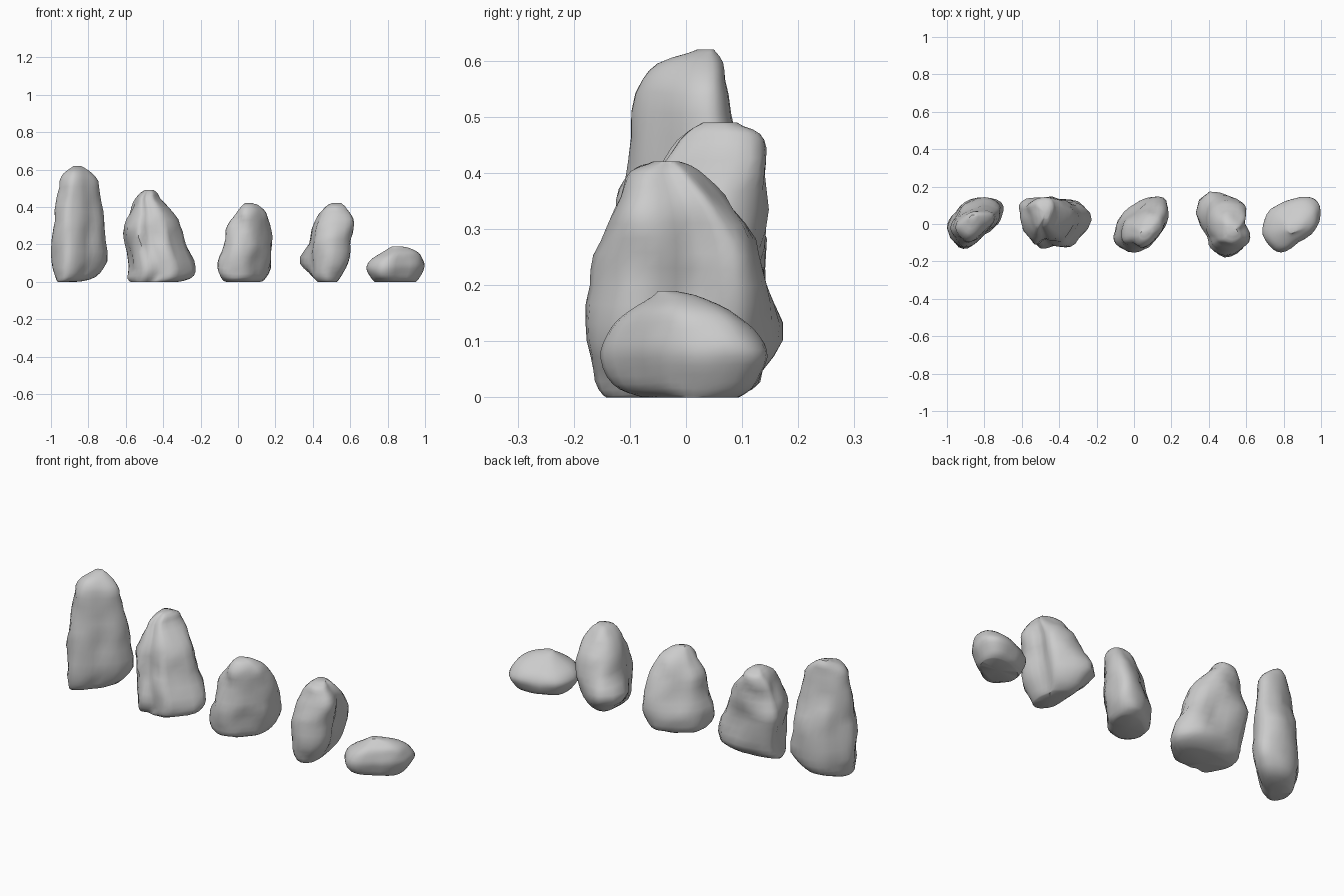
import bpy, bmesh, math
from mathutils import Vector, noise

SIDES, RINGS = 30, 22


def spline(points, t, closed):
    """Catmull-Rom sample of a list of tuples, t in 0..1."""
    n = len(points)
    f = t * (n if closed else n - 1)
    i = int(f) if closed else min(int(f), n - 2)
    u = f - i
    get = (lambda k: points[k % n]) if closed else (lambda k: points[max(0, min(n - 1, k))])
    return [0.5 * (2 * b + (c - a) * u + (2 * a - 5 * b + 4 * c - d) * u * u
                   + (3 * b - a - 3 * c + d) * u ** 3)
            for a, b, c, d in zip(get(i - 1), get(i), get(i + 1), get(i + 2))]


def rock(name, plan, levels, bumps=(), rough=0.016):
    """Loft a plan outline through boxes (z, x0, x1, y0, y1); bumps are (x, y, z, radius, tall, push)."""
    ring = [spline(plan, i / SIDES, True) for i in range(SIDES)]
    lo = [min(p[k] for p in ring) for k in (0, 1)]
    hi = [max(p[k] for p in ring) for k in (0, 1)]
    unit = [[(p[k] - lo[k]) / (hi[k] - lo[k]) for k in (0, 1)] for p in ring]
    bm = bmesh.new()
    rows = []
    for r in range(RINGS):
        z, x0, x1, y0, y1 = spline(levels, r / (RINGS - 1), False)
        centre = Vector(((x0 + x1) / 2, (y0 + y1) / 2, z))
        row = []
        for u, w in unit:
            v = Vector((x0 + u * (x1 - x0), y0 + w * (y1 - y0), z))
            out = (v - centre).normalized()
            size = min(1, (v - centre).length / 0.1)
            push = rough * noise.noise(v * 8) * size
            push += rough * 0.5 * noise.noise(v * 19) * size
            for bx, by, bz, rad, tall, amount in bumps:
                d = ((v.x - bx) ** 2 + (v.y - by) ** 2) / rad ** 2 + ((z - bz) / tall) ** 2
                push += amount * math.exp(-d)
            v += out * push
            v.z = max(0, v.z + 0.006 * noise.noise(v * 9) * (0 < r < RINGS - 1))
            row.append(bm.verts.new(v))
        rows.append(row)
    for a, b in zip(rows, rows[1:]):
        for i in range(SIDES):
            j = (i + 1) % SIDES
            bm.faces.new((a[i], a[j], b[j], b[i]))
    # close both ends with a fan
    for row in (rows[0], rows[-1]):
        mid = bm.verts.new(sum((v.co for v in row), Vector()) / SIDES)
        for i in range(SIDES):
            bm.faces.new((row[i], row[(i + 1) % SIDES], mid))
    bmesh.ops.recalc_face_normals(bm, faces=bm.faces)
    mesh = bpy.data.meshes.new(name)
    bm.to_mesh(mesh)
    bm.free()
    obj = bpy.data.objects.new(name, mesh)
    bpy.context.collection.objects.link(obj)
    bpy.ops.object.select_all(action='DESELECT')
    obj.select_set(True)
    bpy.context.view_layer.objects.active = obj
    bpy.ops.object.shade_smooth_by_angle(angle=math.radians(45))


# tall standing stone
rock("tall_rock",
     [(-1, -.05), (-.93, -.135), (-.85, -.12), (-.77, -.05), (-.71, .03), (-.705, .11),
      (-.8, .15), (-.92, .115), (-.99, .03)],
     [(0, -.97, -.86, -.09, .04), (.025, -.985, -.77, -.12, .1), (.11, -1, -.7, -.13, .145),
      (.28, -.99, -.71, -.12, .135), (.42, -.975, -.73, -.105, .1),
      (.54, -.945, -.755, -.09, .078), (.595, -.91, -.8, -.05, .07), (.62, -.88, -.84, .02, .05)],
     [(-.8, -.07, .1, .05, .15, -.015), (-.95, .06, .25, .05, .2, -.015)])

# broad grooved stone
rock("grooved_rock",
     [(-.615, .05), (-.58, -.05), (-.52, -.135), (-.45, -.12), (-.4, -.13), (-.315, -.11),
      (-.235, .03), (-.3, .13), (-.45, .15), (-.6, .12)],
     [(0, -.58, -.31, -.11, .05), (.025, -.6, -.245, -.13, .105), (.08, -.595, -.235, -.135, .135),
      (.2, -.605, -.28, -.115, .14), (.28, -.615, -.305, -.1, .14), (.37, -.585, -.345, -.07, .135),
      (.44, -.56, -.41, -.035, .137), (.475, -.53, -.43, 0, .125), (.49, -.5, -.45, .03, .09)],
     [(-.49, -.11, .14, .025, .16, -.022), (-.33, -.08, .2, .04, .1, -.015),
      (-.38, .14, .2, .05, .12, -.02), (-.59, 0, .1, .05, .07, -.015)], 0.018)

# middle stone
rock("middle_rock",
     [(-.105, -.04), (-.1, -.1), (-.06, -.145), (.005, -.16), (.075, -.135), (.14, -.06),
      (.18, .01), (.18, .11), (.13, .145), (.05, .13), (-.03, .08), (-.085, .03)],
     [(0, -.07, .12, -.1, .08), (.025, -.095, .16, -.14, .125), (.1, -.1, .18, -.155, .145),
      (.2, -.075, .18, -.145, .13), (.3, -.05, .17, -.13, .09), (.37, -.015, .15, -.115, .05),
      (.41, .02, .11, -.09, 0), (.42, .035, .08, -.06, -.03)],
     [(.1, -.1, .12, .06, .08, -.015), (0, -.12, .3, .04, .08, -.015)])

# leaning stone with a knob at its rear left
rock("leaning_rock",
     [(.385, 0), (.395, -.08), (.42, -.135), (.5, -.175), (.59, -.13), (.61, -.05), (.59, .04),
      (.595, .11), (.55, .155), (.46, .18), (.4, .14)],
     [(0, .43, .53, -.14, .06), (.03, .4, .555, -.16, .12), (.1, .38, .585, -.172, .155),
      (.2, .385, .605, -.17, .145), (.28, .4, .61, -.15, .125), (.36, .435, .605, -.12, .065),
      (.405, .47, .58, -.1, .02), (.42, .5, .555, -.06, -.01)],
     [(.37, .06, .11, .07, .06, .07), (.42, .15, .11, .05, .05, .015),
      (.6, .02, .15, .03, .15, -.015), (.4, -.08, .2, .04, .12, -.015)])

# low flat stone
rock("low_rock",
     [(.69, -.05), (.75, -.135), (.83, -.13), (.95, -.05), (.995, .03), (.985, .12),
      (.92, .155), (.82, .13), (.72, .065)],
     [(0, .73, .95, -.08, .09), (.02, .71, .97, -.125, .125), (.07, .69, 1, -.148, .15),
      (.115, .71, .99, -.135, .13), (.155, .77, .96, -.1, .075), (.18, .81, .91, -.06, .02),
      (.19, .83, .87, -.05, -.02)],
     [(.87, -.09, .06, .05, .05, -.015)], 0.01)
